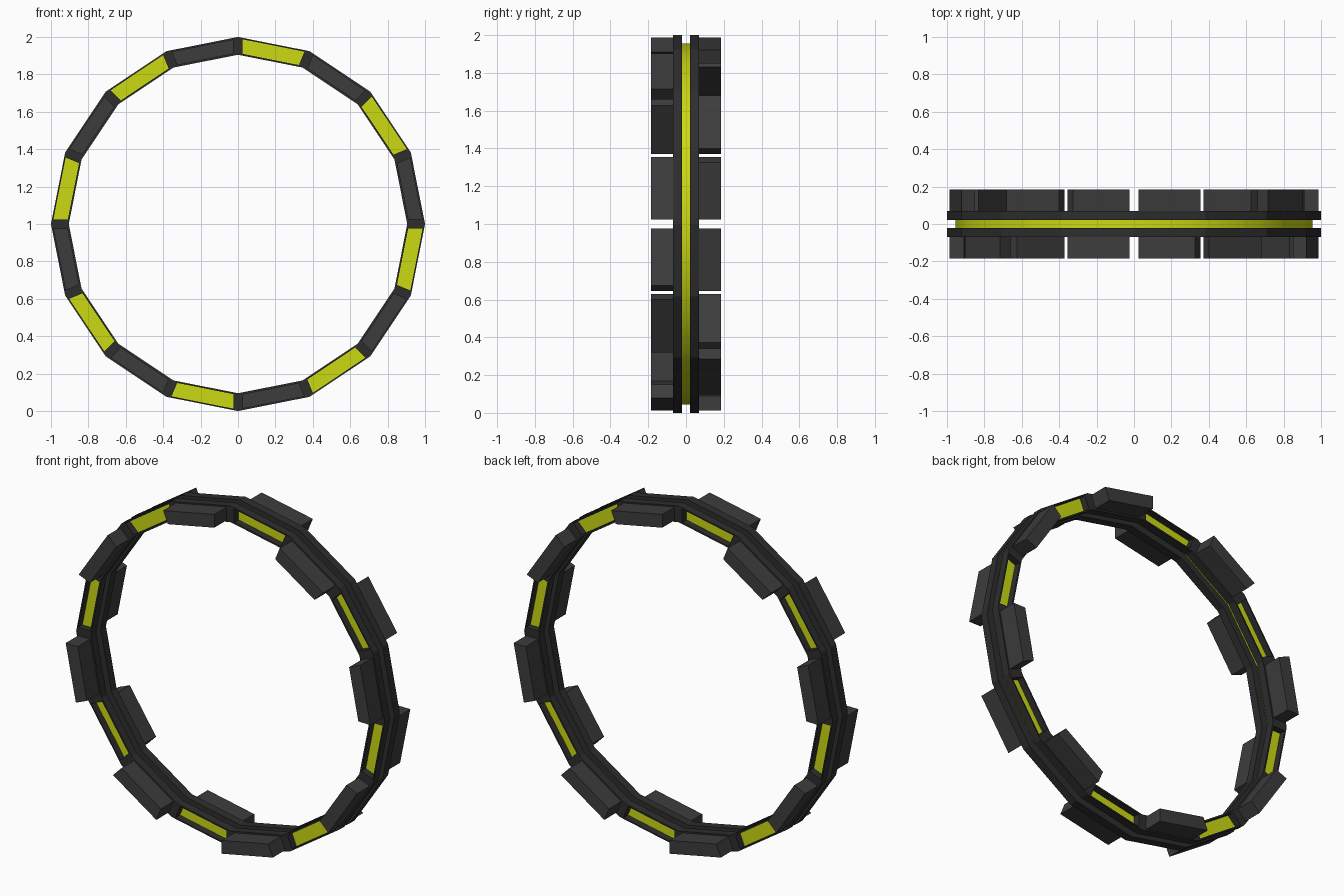
import bpy, bmesh
from math import cos, sin, pi
from mathutils import Vector

if "Cube" in bpy.data.objects:
    bpy.data.objects.remove(bpy.data.objects["Cube"], do_unlink=True)

SIDES = 16
OUTER, INNER = 1.0, 0.905


def material(name, color):
    m = bpy.data.materials.new(name)
    m.use_nodes = True
    m.diffuse_color = (*color, 1)
    m.node_tree.nodes["Principled BSDF"].inputs["Base Color"].default_value = (*color, 1)
    return m


ring_grey = material("charcoal", (0.027, 0.027, 0.027))
pad_grey = material("dark grey", (0.046, 0.046, 0.046))
yellow = material("bright yellow", (0.6, 0.7, 0.006))


def polygon_ring(bm, outer, inner, y0, y1):
    """Ring of flat segments around the y axis; returns the faces at y0."""
    loops = []
    for r, y in ((outer, y0), (inner, y0), (inner, y1), (outer, y1)):
        loops.append([bm.verts.new((r * cos(2 * pi * i / SIDES), y,
                                    1 + r * sin(2 * pi * i / SIDES))) for i in range(SIDES)])
    face_rows = []
    for k in range(4):
        a, b = loops[k], loops[(k + 1) % 4]
        face_rows.append([bm.faces.new((a[i], b[i], b[(i + 1) % SIDES], a[(i + 1) % SIDES]))
                          for i in range(SIDES)])
    bmesh.ops.recalc_face_normals(bm, faces=bm.faces[:])
    return face_rows[0]


def finish(bm, name, mats):
    bmesh.ops.recalc_face_normals(bm, faces=bm.faces[:])
    me = bpy.data.meshes.new(name)
    bm.to_mesh(me)
    bm.free()
    for m in mats:
        me.materials.append(m)
    ob = bpy.data.objects.new(name, me)
    bpy.context.collection.objects.link(ob)
    return ob


def side_ring(name, side, parity):
    """Half of the hoop: raised pads alternate with recessed yellow panels."""
    bm = bmesh.new()
    segments = polygon_ring(bm, OUTER, INNER, side * 0.07, side * 0.021)
    for i, face in enumerate(segments):
        bmesh.ops.inset_individual(bm, faces=[face], thickness=0.012)
        # widen the margin at both ends of the segment
        mid = face.calc_center_median()
        a = 2 * pi * (i + 0.5) / SIDES
        tangent = Vector((-sin(a), 0, cos(a)))
        for v in face.verts:
            v.co -= tangent * 0.09 * (v.co - mid).dot(tangent)
        raised = i % 2 == parity
        top = bmesh.ops.extrude_discrete_faces(bm, faces=[face])["faces"][0]
        for v in top.verts:
            v.co.y += side * (0.115 if raised else -0.04)
        top.material_index = 1 if raised else 2
        if raised:
            for e in top.edges:
                for f in e.link_faces:
                    f.material_index = 1
    return finish(bm, name, (ring_grey, pad_grey, yellow))


# Front and back halves, with their pads staggered
side_ring("front_ring", -1, 0)
side_ring("back_ring", 1, 1)

# Yellow band set into the gap between the halves
bm = bmesh.new()
polygon_ring(bm, 0.955, 0.945, -0.023, 0.023)
band = finish(bm, "centre_band", (yellow,))
bpy.ops.object.select_all(action='DESELECT')
band.select_set(True)
bpy.context.view_layer.objects.active = band
bpy.ops.object.shade_smooth_by_angle(angle=pi / 6)
